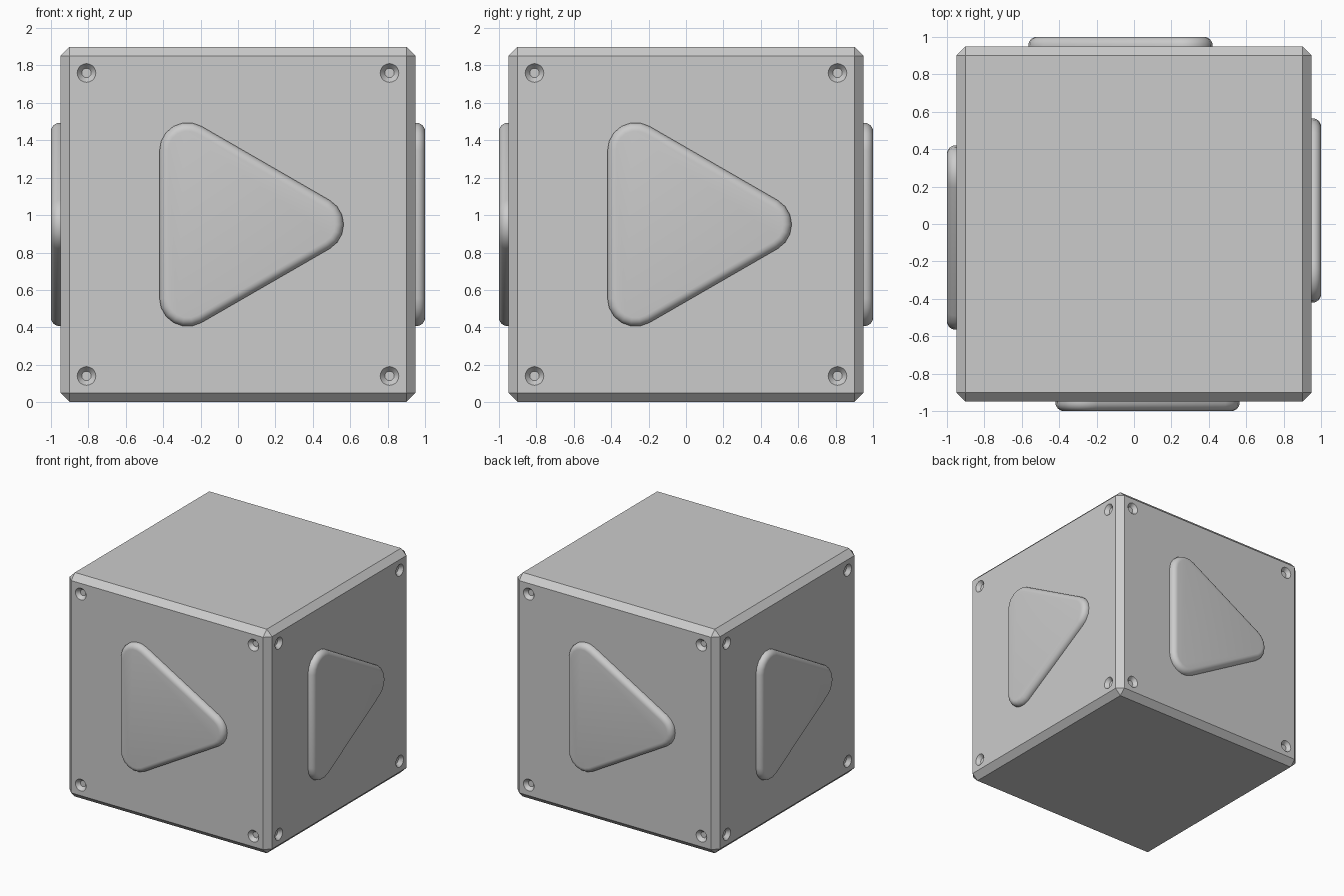
import bpy, bmesh, math
from mathutils import Matrix, Vector

HALF = 0.95      # half width of the block
CHAMFER = 0.05

cube = bpy.data.objects.get("Cube")
if cube:
    bpy.data.objects.remove(cube, do_unlink=True)

grey = bpy.data.materials.new("plain grey")
grey.use_nodes = True
colour = (0.6, 0.6, 0.6, 1)
grey.diffuse_color = colour
grey.node_tree.nodes["Principled BSDF"].inputs["Base Color"].default_value = colour


def make_object(name, bm):
    bmesh.ops.recalc_face_normals(bm, faces=bm.faces[:])
    mesh = bpy.data.meshes.new(name)
    bm.to_mesh(mesh)
    bm.free()
    mesh.materials.append(grey)
    obj = bpy.data.objects.new(name, mesh)
    bpy.context.collection.objects.link(obj)
    return obj


def select_only(obj):
    bpy.ops.object.select_all(action='DESELECT')
    obj.select_set(True)
    bpy.context.view_layer.objects.active = obj


def side_matrix(i):
    """Local x right, y up, z outward, placed on side i of the block."""
    return (Matrix.Translation((0, 0, HALF)) @ Matrix.Rotation(i * math.pi / 2, 4, 'Z')
            @ Matrix.Translation((0, -HALF, 0)) @ Matrix.Rotation(math.pi / 2, 4, 'X'))


# Chamfered block
bm = bmesh.new()
bmesh.ops.create_cube(bm, size=2 * HALF, matrix=Matrix.Translation((0, 0, HALF)))
bmesh.ops.bevel(bm, geom=bm.edges[:], offset=CHAMFER, segments=1, affect='EDGES')
block = make_object("block", bm)

# Countersunk screw holes near the corners of each side
bm = bmesh.new()
for i in range(4):
    for sx in (-1, 1):
        for sy in (-1, 1):
            place = side_matrix(i) @ Matrix.Translation((sx * 0.81, sy * 0.81, 0))
            bmesh.ops.create_cone(bm, cap_ends=True, segments=20, radius1=0.025,
                                  radius2=0.075, depth=0.06, matrix=place)
cutter = make_object("hole_cutter", bm)
cutter.hide_render = True
cut = block.modifiers.new("holes", 'BOOLEAN')
cut.operation = 'DIFFERENCE'
cut.solver = 'EXACT'
cut.object = cutter
select_only(block)
bpy.ops.object.modifier_apply(modifier=cut.name)
bpy.data.objects.remove(cutter, do_unlink=True)
bpy.ops.object.shade_smooth_by_angle(angle=math.radians(30))


# Raised arrow: rounded triangle with a filleted rim
def arrow_ring(bm, radius, height):
    corners = ((0.415, 0), (-0.27, 0.395), (-0.27, -0.395))
    ring = []
    for c, (x, y) in enumerate(corners):
        for s in range(7):
            a = math.radians(120 * c - 60 + 20 * s)
            ring.append(bm.verts.new((x + radius * math.cos(a),
                                      y + radius * math.sin(a), height)))
    return ring


def make_arrow(name, side):
    fillet, steps = 0.045, 6
    bm = bmesh.new()
    rings = [arrow_ring(bm, 0.15, -0.01)]
    for k in range(steps + 1):
        a = k / steps * math.pi / 2
        rings.append(arrow_ring(bm, 0.15 - fillet * (1 - math.cos(a)),
                                0.05 - fillet * (1 - math.sin(a))))
    for low, high in zip(rings, rings[1:]):
        for j in range(len(low)):
            n = (j + 1) % len(low)
            bm.faces.new((low[j], low[n], high[n], high[j]))
    bm.faces.new(rings[-1])
    bm.faces.new(rings[0][::-1])
    bm.transform(side_matrix(side))
    obj = make_object(name, bm)
    select_only(obj)
    bpy.ops.object.shade_smooth_by_angle(angle=math.radians(35))


for i, side in enumerate(("front", "left", "back", "right")):
    make_arrow(side + "_arrow", i)
